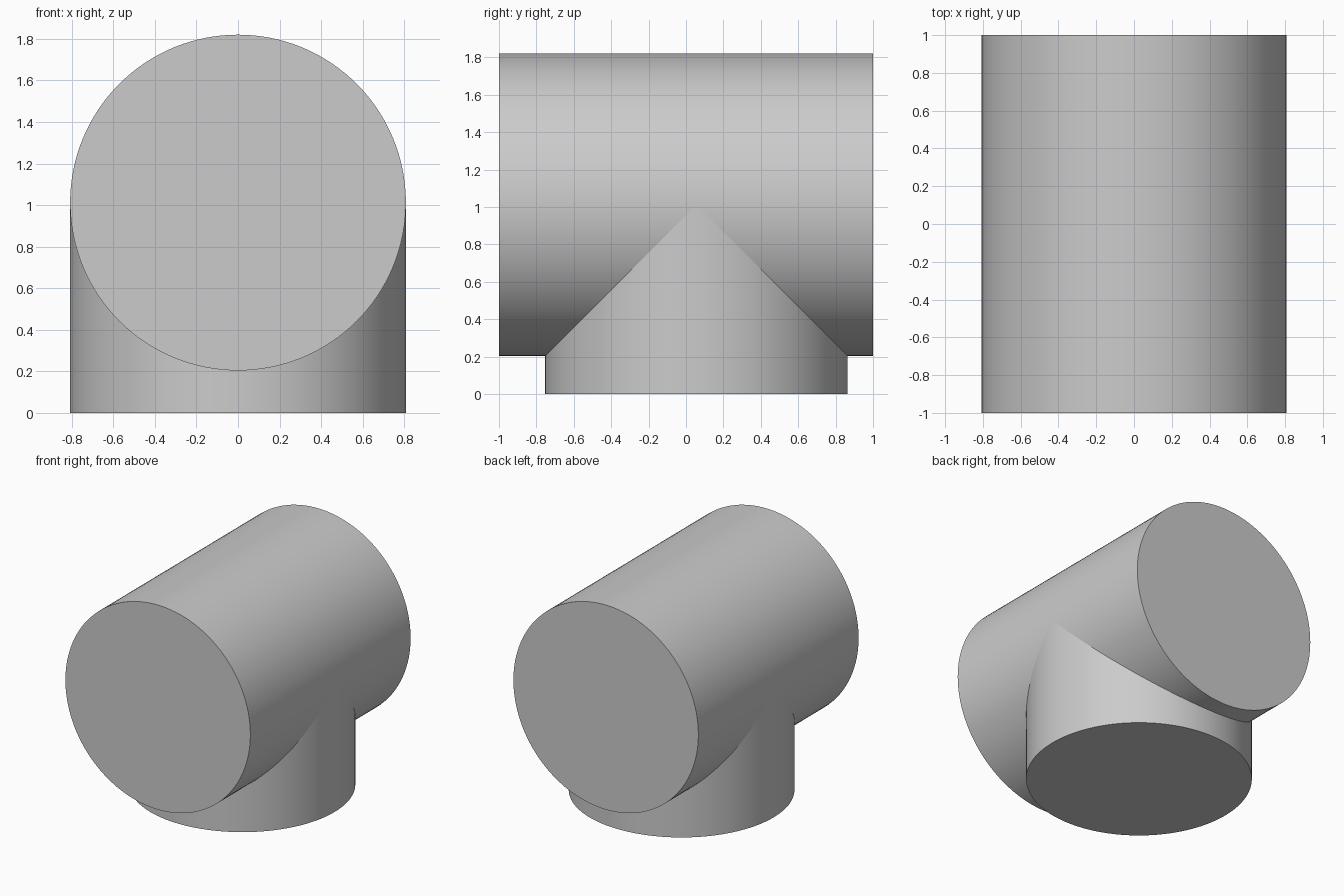
import bpy
import math

cube = bpy.data.objects.get("Cube")
if cube:
    bpy.data.objects.remove(cube, do_unlink=True)

RADIUS = 0.808
AXIS_Z = 1.012
BRANCH_Y = 0.055

grey = bpy.data.materials.new("light grey")
grey.use_nodes = True
colour = (0.6, 0.6, 0.6, 1)
grey.diffuse_color = colour
grey.node_tree.nodes["Principled BSDF"].inputs["Base Color"].default_value = colour


def cylinder(name, depth, location, tilt=0.0):
    bpy.ops.mesh.primitive_cylinder_add(vertices=128, radius=RADIUS, depth=depth,
                                        location=location, rotation=(tilt, 0, 0))
    obj = bpy.context.object
    obj.name = obj.data.name = name
    obj.data.materials.append(grey)
    bpy.ops.object.transform_apply(location=True, rotation=True, scale=True)
    bpy.ops.object.shade_smooth_by_angle(angle=math.radians(30))
    return obj


# Upright branch, ending at the axis of the main cylinder
cylinder("lower_branch", AXIS_Z, (0, BRANCH_Y, AXIS_Z / 2))

# Main cylinder, lying front to back
cylinder("main_cylinder", 2.0, (0, 0, AXIS_Z), math.pi / 2)
